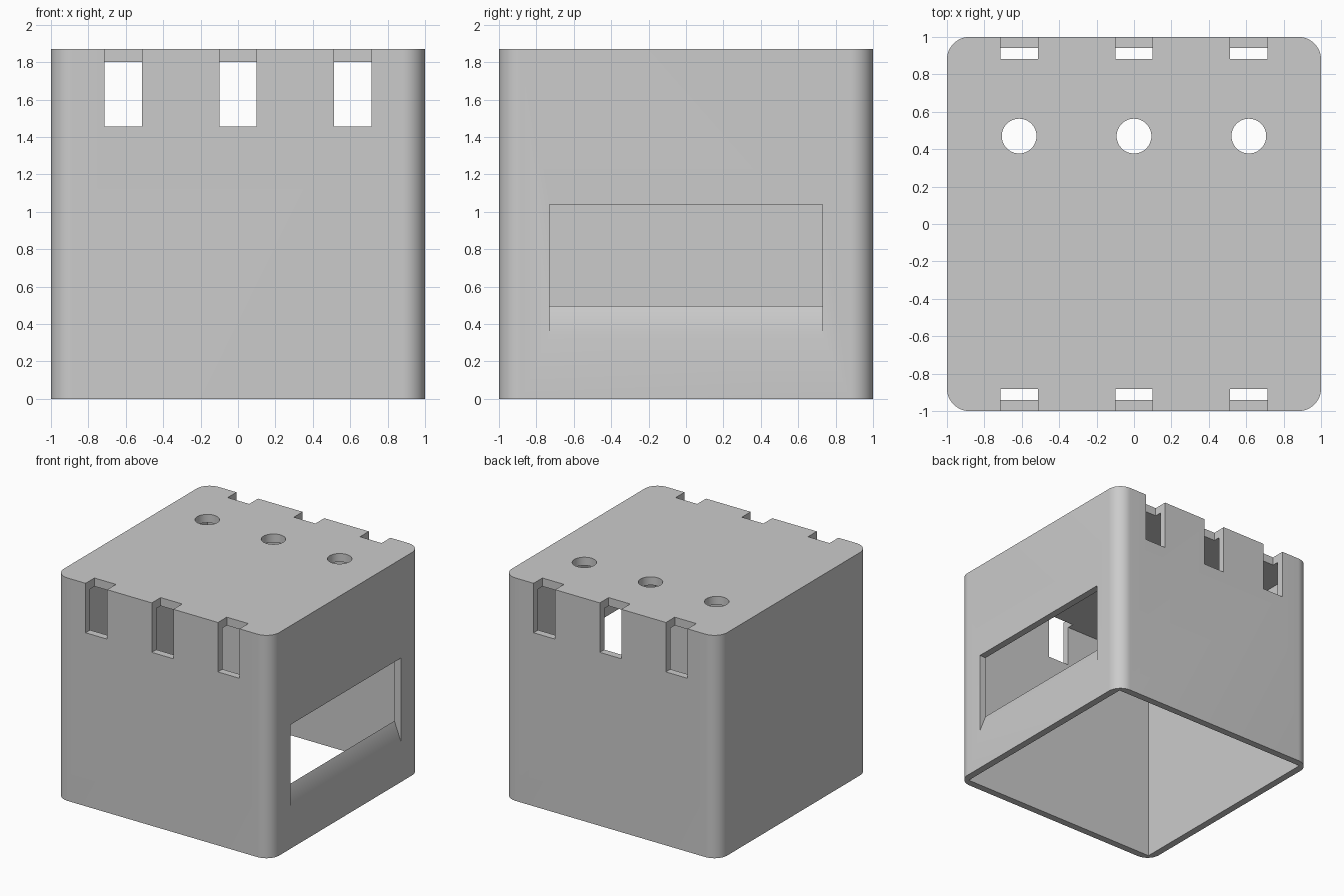
import bpy
import bmesh
import math

if "Cube" in bpy.data.objects:
    bpy.data.objects.remove(bpy.data.objects["Cube"])

H = 1.87        # overall height
WALL = 0.06     # side wall thickness
ROOF = 0.07     # top plate thickness
RADIUS = 0.12   # rounded upright corners
COLUMNS = (-0.614, 0.0, 0.614)

grey = bpy.data.materials.new("light grey")
grey.diffuse_color = (0.6, 0.6, 0.6, 1)
grey.use_nodes = True
grey.node_tree.nodes["Principled BSDF"].inputs["Base Color"].default_value = grey.diffuse_color


def prism(name, outline, offset):
    """Extrude a closed outline of 3D points along an offset."""
    bm = bmesh.new()
    face = bm.faces.new([bm.verts.new(p) for p in outline])
    result = bmesh.ops.extrude_face_region(bm, geom=[face])
    verts = [v for v in result["geom"] if isinstance(v, bmesh.types.BMVert)]
    bmesh.ops.translate(bm, verts=verts, vec=offset)
    bmesh.ops.recalc_face_normals(bm, faces=bm.faces)
    mesh = bpy.data.meshes.new(name)
    bm.to_mesh(mesh)
    bm.free()
    mesh.materials.append(grey)
    obj = bpy.data.objects.new(name, mesh)
    bpy.context.collection.objects.link(obj)
    return obj


def block(name, x0, x1, y0, y1, z0, z1):
    return prism(name, [(x0, y0, z0), (x1, y0, z0), (x1, y1, z0), (x0, y1, z0)],
                 (0, 0, z1 - z0))


def cut(target, cutter):
    """Subtract a cutter and discard it."""
    mod = target.modifiers.new("cut", "BOOLEAN")
    mod.operation = "DIFFERENCE"
    mod.solver = "EXACT"
    mod.object = cutter
    bpy.context.view_layer.objects.active = target
    bpy.ops.object.modifier_apply(modifier=mod.name)
    bpy.data.objects.remove(cutter)


# Outer shell with rounded upright corners
outline = []
for corner, (sx, sy) in enumerate([(1, 1), (-1, 1), (-1, -1), (1, -1)]):
    for i in range(17):
        a = math.radians(90 * (corner + i / 16))
        outline.append((sx * (1 - RADIUS) + RADIUS * math.cos(a),
                        sy * (1 - RADIUS) + RADIUS * math.sin(a), 0))
box = prism("box_shell", outline, (0, 0, H))

# Square cavity, open at the bottom
inner = 1 - WALL
cut(box, block("cavity", -inner, inner, -inner, inner, -0.2, H - ROOF))

# Notches along the front and back top edges, and round holes in the top
for x in COLUMNS:
    for y0, y1 in ((-1.2, -0.883), (0.883, 1.2)):
        cut(box, block("notch", x - 0.1, x + 0.1, y0, y1, 1.455, H + 0.2))
    ring = [(x + 0.093 * math.cos(math.tau * i / 48),
             0.47 + 0.093 * math.sin(math.tau * i / 48), H - 0.2) for i in range(48)]
    cut(box, prism("round_hole", ring, (0, 0, 0.4)))

# Wide window in the right wall, its sill sloping outward and down
slope = (0.497 - 0.342) / WALL
profile = [(0.8, 0.497), (inner, 0.497), (1.04, 0.342 - 0.04 * slope),
           (1.04, 1.04), (0.8, 1.04)]
cut(box, prism("window", [(x, -0.73, z) for x, z in profile], (0, 1.46, 0)))

# Smooth rounded surfaces, keep hard edges sharp
bpy.ops.object.select_all(action="DESELECT")
box.select_set(True)
bpy.context.view_layer.objects.active = box
bpy.ops.object.shade_smooth_by_angle(angle=math.radians(30))
